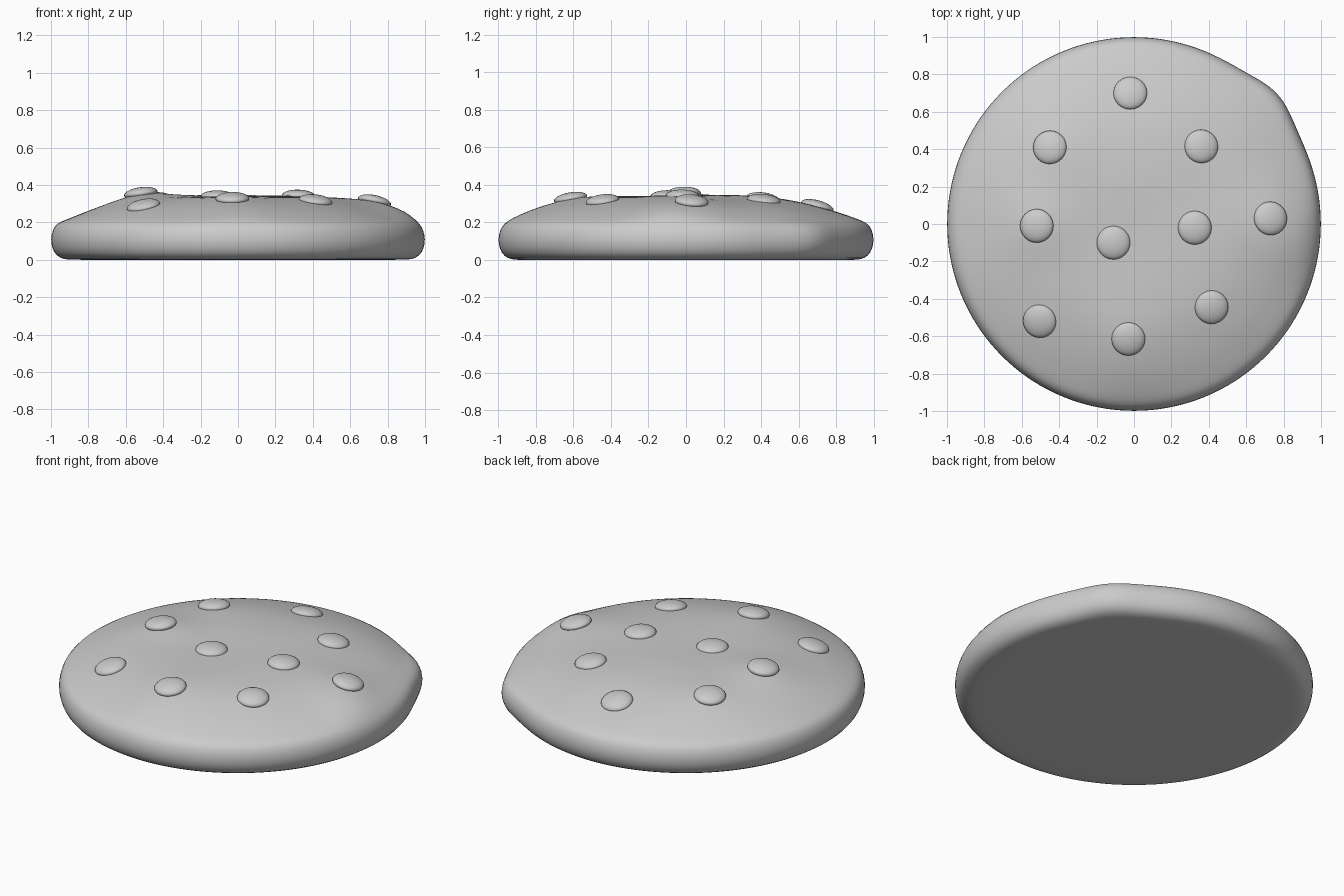
import bpy, bmesh
from math import sin, cos, pi, exp, hypot, degrees
from mathutils import Vector, Matrix

if "Cube" in bpy.data.objects:
    bpy.data.objects.remove(bpy.data.objects["Cube"])

# chip positions (x, y) with the local height of the dough surface
CHIPS = [(-.02, .70, .285), (-.45, .41, .325), (.36, .415, .318), (-.52, -.01, .355),
         (-.11, -.10, .338), (.325, -.02, .343), (.73, .03, .303), (-.505, -.52, .288),
         (-.03, -.615, .325), (.415, -.445, .315)]
# extra height samples on the dough: ridges and dips
EXTRA = [(-.5, -.22, .325), (0, .2, .347), (-.25, .2, .343), (.45, .2, .325),
         (.86, -.1, .265), (.62, .58, .25), (-.84, 0, .245), (0, -.84, .258)]
DOME = [(0, .343), (.3, .342), (.5, .332), (.65, .306), (.78, .27), (.88, .234),
        (.95, .205), (1.2, .12)]


def dome(r):
    for (a, h), (b, k) in zip(DOME, DOME[1:]):
        if r <= b:
            return h + (k - h) * (r - a) / (b - a)
    return DOME[-1][1]


OFFSETS = [(x, y, z - dome(hypot(x, y))) for x, y, z in CHIPS + EXTRA]


def height(x, y):
    z = dome(hypot(x, y))
    for cx, cy, dz in OFFSETS:
        z += dz * exp(-((x - cx) ** 2 + (y - cy) ** 2) / (2 * .13 ** 2))
    return z


def outline(t):
    return 1 + .04 * exp(-((degrees(t) - 42) / 9) ** 2)


# dough: concentric rings over the top, round the rim and under the base
N = 72
TOP = [.08, .17, .26, .35, .44, .53, .62, .71, .79, .86, .92]
RIM = [(.972, .195), (.993, .158), (1.003, .11), (.995, .06), (.972, .02), (.93, .001),
       (.88, 0), (.5, 0)]
bm = bmesh.new()
rings = []
for s, z in [(s, None) for s in TOP] + RIM:
    ring = []
    for i in range(N):
        t = 2 * pi * i / N
        r = s * (1 + (outline(t) - 1) * min(1, s ** 4))
        x, y = r * cos(t), r * sin(t)
        ring.append(bm.verts.new((x, y, height(x, y) if z is None else z)))
    rings.append(ring)
for a, b in zip(rings, rings[1:]):
    for i in range(N):
        j = (i + 1) % N
        bm.faces.new((a[i], b[i], b[j], a[j]))
top = bm.verts.new((0, 0, height(0, 0)))
base = bm.verts.new((0, 0, 0))
for i in range(N):
    j = (i + 1) % N
    bm.faces.new((top, rings[0][i], rings[0][j]))
    bm.faces.new((base, rings[-1][j], rings[-1][i]))
for f in bm.faces:
    f.smooth = True
mesh = bpy.data.meshes.new("cookie_dough")
bm.to_mesh(mesh)
bm.free()
dough = bpy.data.objects.new("cookie_dough", mesh)
bpy.context.collection.objects.link(dough)
dough.modifiers.new("smooth", 'SUBSURF').levels = 1

# chips: flattened balls half sunk into the dough, tilted with its surface
for n, (x, y, _) in enumerate(CHIPS):
    e = .06
    normal = Vector(((height(x - e, y) - height(x + e, y)) / (2 * e),
                     (height(x, y - e) - height(x, y + e)) / (2 * e), 1)).normalized()
    rot = Vector((0, 0, 1)).rotation_difference(normal).to_matrix().to_4x4()
    bm = bmesh.new()
    bmesh.ops.create_uvsphere(bm, u_segments=24, v_segments=14, radius=1,
                              matrix=Matrix.Translation((x, y, height(x, y))) @ rot
                              @ Matrix.Diagonal((.09, .09, .033, 1)))
    for f in bm.faces:
        f.smooth = True
    mesh = bpy.data.meshes.new("chip")
    bm.to_mesh(mesh)
    bm.free()
    bpy.context.collection.objects.link(bpy.data.objects.new(f"chip_{n + 1}", mesh))
